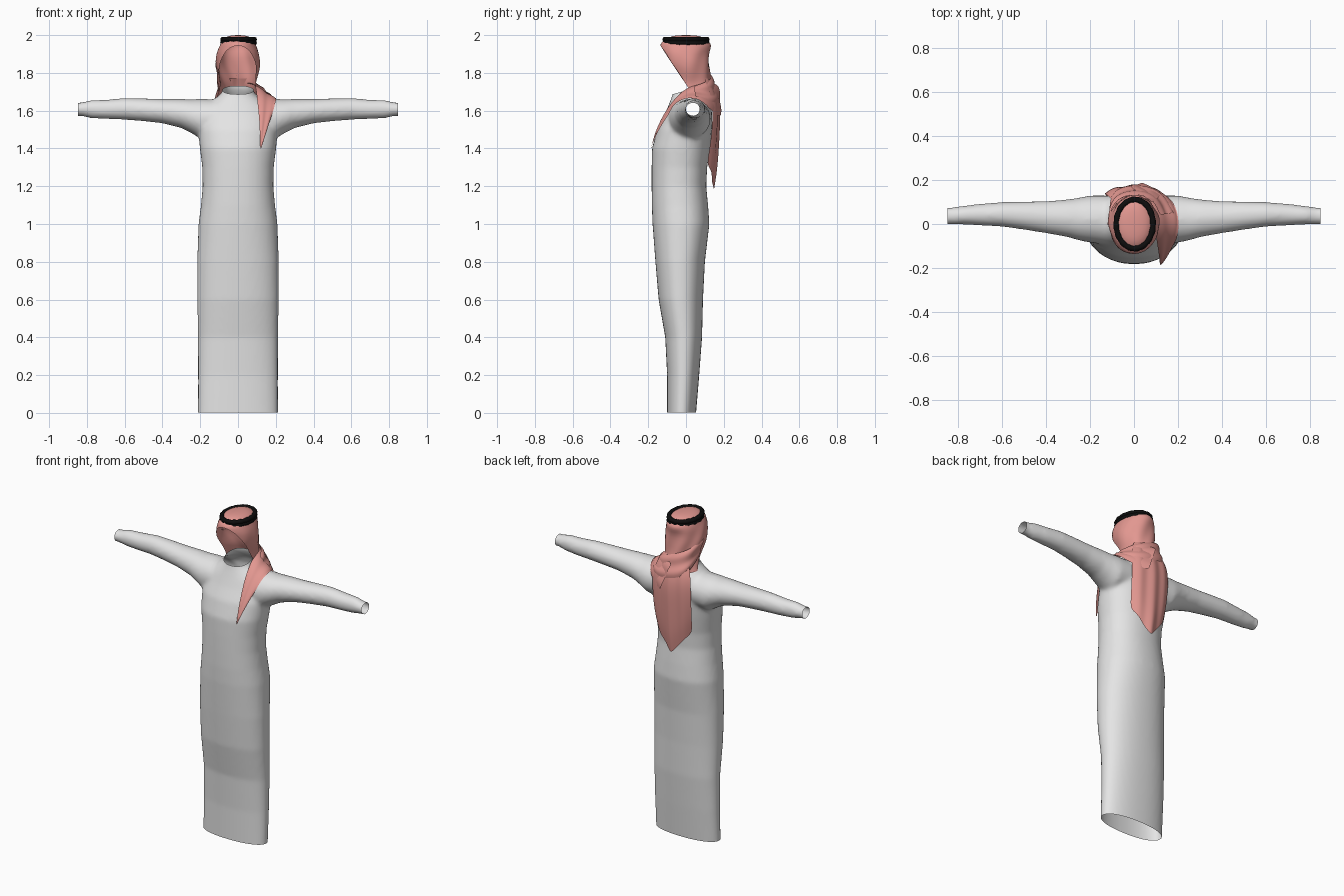
import bpy, bmesh, math
from mathutils import Vector

if "Cube" in bpy.data.objects:
    bpy.data.objects.remove(bpy.data.objects["Cube"])


def material(name, rgb):
    m = bpy.data.materials.new(name)
    m.diffuse_color = (*rgb, 1)
    m.use_nodes = True
    m.node_tree.nodes["Principled BSDF"].inputs["Base Color"].default_value = m.diffuse_color
    return m


WHITE = material("robe white", (0.78, 0.78, 0.78))
PINK = material("scarf pink", (0.76, 0.31, 0.28))
BLACK = material("cord black", (0.004, 0.004, 0.004))


def loft(bm, rows, closed=True, caps=False):
    """Skin a list of equally long point rows."""
    vs = [[bm.verts.new(p) for p in r] for r in rows]
    n = len(rows[0])
    for a, b in zip(vs, vs[1:]):
        for i in range(n if closed else n - 1):
            j = (i + 1) % n
            bm.faces.new((a[i], a[j], b[j], b[i]))
    if caps:
        bm.faces.new(vs[0][::-1])
        bm.faces.new(vs[-1])
    return vs


def finish(name, bm, mat):
    bmesh.ops.recalc_face_normals(bm, faces=bm.faces[:])
    me = bpy.data.meshes.new(name)
    bm.to_mesh(me)
    bm.free()
    me.materials.append(mat)
    for p in me.polygons:
        p.use_smooth = True
    ob = bpy.data.objects.new(name, me)
    bpy.context.collection.objects.link(ob)
    return ob


def oval(n, power=2.0):
    """Unit rounded oval, as (u, v) pairs."""
    out = []
    for i in range(n):
        a = 2 * math.pi * i / n
        c, s = math.cos(a), math.sin(a)
        out.append((math.copysign(abs(c) ** (2 / power), c),
                    math.copysign(abs(s) ** (2 / power), s)))
    return out


# Robe: closed body and sleeve solids, fused, then cut open at the hems
BODY = [(-.04, .212, -.10, .05), (.2, .212, -.10, .07), (.4, .212, -.11, .085),
        (.6, .216, -.145, .09), (.8, .216, -.162, .10), (1.0, .209, -.177, .124),
        (1.1, .196, -.181, .117), (1.2, .187, -.182, .107), (1.3, .189, -.182, .112),
        (1.4, .202, -.18, .127), (1.5, .21, -.152, .137), (1.57, .20, -.117, .138),
        (1.62, .18, -.096, .135), (1.66, .13, -.08, .12), (1.69, .088, -.07, .10),
        (1.72, .08, -.064, .085), (1.82, .08, -.064, .08)]
SLEEVE = [(.08, -.10, .13, 1.46, 1.66), (.20, -.085, .13, 1.452, 1.662),
          (.25, -.075, .12, 1.483, 1.66), (.3, -.06, .112, 1.508, 1.662),
          (.4, -.042, .104, 1.533, 1.662), (.5, -.026, .102, 1.544, 1.665),
          (.6, -.012, .10, 1.552, 1.667), (.7, -.007, .092, 1.556, 1.658),
          (.78, -.002, .082, 1.56, 1.656), (.83, -.002, .075, 1.572, 1.643),
          (.88, -.002, .075, 1.572, 1.643)]
bm = bmesh.new()
loft(bm, [[(rx * u, (a + b) / 2 + (b - a) / 2 * v, z) for u, v in oval(48, 2.2)]
          for z, rx, a, b in BODY], caps=True)
for side in (-1, 1):
    loft(bm, [[(side * x, (a + b) / 2 + (b - a) / 2 * u, (c + d) / 2 + (d - c) / 2 * v)
               for u, v in oval(24)] for x, a, b, c, d in SLEEVE], caps=True)
robe = finish("robe", bm, WHITE)
mod = robe.modifiers.new("fuse", 'REMESH')
mod.mode = 'VOXEL'
mod.voxel_size = 0.011
mod = robe.modifiers.new("soften", 'SMOOTH')
mod.iterations = 8
fused = bpy.data.meshes.new_from_object(
    robe.evaluated_get(bpy.context.evaluated_depsgraph_get()))
robe.modifiers.clear()
robe.data = fused
bm = bmesh.new()
bm.from_mesh(fused)
CUTS = [((0, 0, .003), (0, 0, -1)), ((.848, 0, 0), (1, 0, 0)), ((-.848, 0, 0), (-1, 0, 0)),
        ((0, -.06, 1.69), (0, -.29, 1))]
for co, no in CUTS:
    bmesh.ops.bisect_plane(bm, geom=bm.verts[:] + bm.edges[:] + bm.faces[:],
                           plane_co=co, plane_no=no, clear_outer=True)
bm.to_mesh(fused)
bm.free()
fused.materials.clear()
fused.materials.append(WHITE)
for p in fused.polygons:
    p.use_smooth = True
    p.material_index = 0

# Hood: rings that open into a slanted face edge below the brow
HOOD = [(2.0, .005, .008, 0), (1.998, .04, .06, 0), (1.988, .07, .095, 0),
        (1.97, .085, .116, 0), (1.953, .094, .138, -.004), (1.93, .104, .137, -.006),
        (1.90, .112, .128, -.008), (1.86, .118, .122, 0), (1.82, .114, .118, .008),
        (1.78, .102, .112, .018), (1.74, .092, .115, .025), (1.70, .098, .12, .04),
        (1.675, .108, .125, .045)]
rows = []
for z, rx, ry, cy in HOOD:
    edge = -.14 + (1.953 - z) * .66
    start = 0.0 if z > 1.95 else math.acos(max(-1, min(1, (cy - edge) / ry)))
    row = []
    for i in range(49):
        a = start + (2 * math.pi - 2 * start) * i / 48
        k = 1 + min(1, max(0, (1.95 - z) / .08)) * .035 * math.sin(7 * a + 28 * z)
        row.append((-rx * k * math.sin(a), cy - ry * k * math.cos(a), z))
    rows.append(row)
bm = bmesh.new()
vs = loft(bm, rows, closed=False)
bm.faces.new(vs[0][:-1])
bmesh.ops.remove_doubles(bm, verts=bm.verts[:], dist=1e-5)
hood = finish("headscarf_hood", bm, PINK)
hood.modifiers.new("smooth", 'SUBSURF').levels = 1


def cloth(name, rows):
    """Draped cloth that is pushed clear of the robe."""
    bm = bmesh.new()
    loft(bm, rows, closed=False)
    ob = finish(name, bm, PINK)
    ob.modifiers.new("smooth", 'SUBSURF').levels = 2
    sw = ob.modifiers.new("clear robe", 'SHRINKWRAP')
    sw.target = robe
    sw.wrap_method = 'NEAREST_SURFACEPOINT'
    sw.wrap_mode = 'OUTSIDE'
    sw.offset = 0.006
    return ob


def band(name, upper, lower, lift, pleats=0.0, n=8):
    """Cloth strip between two edge curves, bulged outward from the body axis."""
    rows = []
    for a, b in zip(upper, lower):
        a, b = Vector(a), Vector(b)
        out = Vector((a.x + b.x, a.y + b.y, .12)).normalized()
        rows.append([a.lerp(b, i / n) + out * (lift * math.sin(math.pi * i / n)
                     + pleats * math.sin(3 * math.pi * i / n)) * min(1, (a - b).length / .1)
                     for i in range(n + 1)])
    return cloth(name, rows)


# Scarf end that crosses the left shoulder and hangs in front to a point
band("front_tail",
     [(-.02, .165, 1.74), (.07, .12, 1.75), (.095, .02, 1.735), (.10, -.06, 1.67),
      (.112, -.125, 1.57), (.116, -.165, 1.48), (.118, -.184, 1.40)],
     [(.05, .18, 1.56), (.165, .13, 1.61), (.205, .04, 1.672), (.202, -.045, 1.645),
      (.17, -.115, 1.55), (.145, -.16, 1.47), (.123, -.186, 1.402)], .012, .005)

# Folded wrap running round the nape
band("nape_wrap",
     [(-.115, -.01, 1.86), (-.105, .085, 1.83), (-.05, .13, 1.80), (.03, .137, 1.77),
      (.095, .105, 1.75), (.115, .04, 1.73)],
     [(-.10, .03, 1.74), (-.108, .13, 1.69), (-.06, .17, 1.66), (.04, .18, 1.64),
      (.135, .145, 1.64), (.18, .05, 1.672)], .008, .006)

# Back tail: hangs behind to a pointed end
TAIL = [(0, .085, .125, .10), (.15, .115, .165, .13), (.3, .13, .18, .145),
        (.5, .132, .175, .145), (.7, .13, .168, .137), (.85, .126, .16, .128),
        (1, .12, .145, .115)]
rows = []
for t, w, ym, ye in TAIL:
    row = []
    for i in range(13):
        u = i / 6 - 1
        bottom = 1.32 - .145 * (1 - abs(u))
        row.append((w * u, ye + (ym - ye) * (1 - u * u) + .005 * math.cos(9 * u),
                    1.77 + (bottom - 1.77) * t))
    rows.append(row)
cloth("back_tail", rows)

# Head cord: two stacked oval rings
for k, z in enumerate((1.959, 1.977)):
    bm = bmesh.new()
    rows = []
    for i in range(65):
        a = 2 * math.pi * i / 64
        r = .0135 + .0012 * math.sin(16 * a)
        rows.append([((.083 + r * c) * math.cos(a) + .003, (.111 + r * c) * math.sin(a), z + r * s)
                     for c, s in oval(10)])
    loft(bm, rows)
    bmesh.ops.remove_doubles(bm, verts=bm.verts[:], dist=1e-5)
    finish("head_cord_%d" % (k + 1), bm, BLACK)
